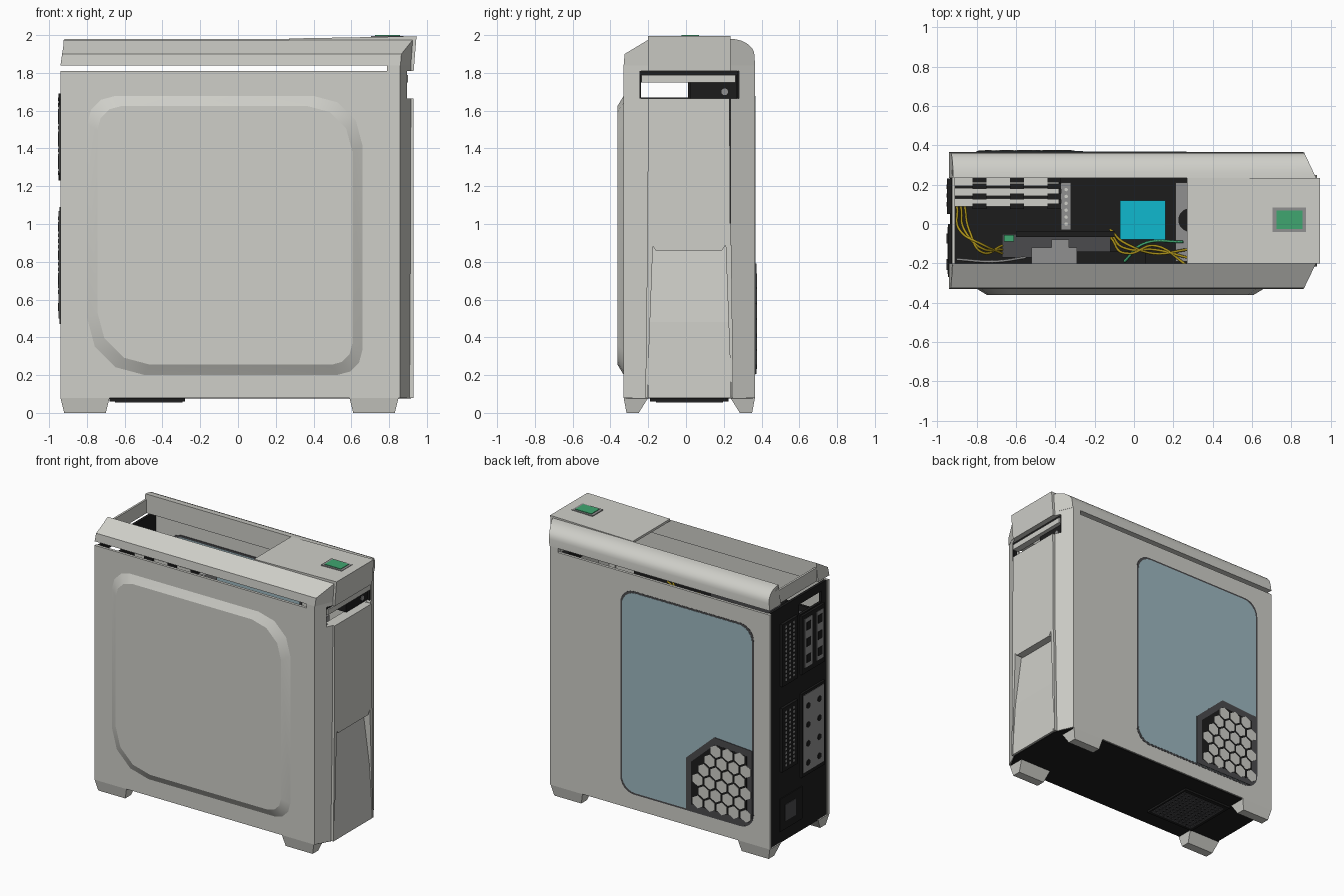
import bpy, bmesh, math
from mathutils import Vector

cube = bpy.data.objects.get("Cube")
if cube:
    bpy.data.objects.remove(cube, do_unlink=True)


def material(name, r, g, b):
    m = bpy.data.materials.new(name)
    m.use_nodes = True
    m.diffuse_color = (r, g, b, 1)
    m.node_tree.nodes["Principled BSDF"].inputs["Base Color"].default_value = (r, g, b, 1)
    return m


SHELL = material("light grey shell", .62, .62, .58)
BLACK = material("black metal", .012, .012, .012)
DARK = material("dark grey", .07, .07, .075)
MID = material("mid grey", .28, .28, .28)
GLASS = material("blue grey glass", .34, .48, .53)
GREEN = material("green", .05, .38, .16)
CYAN = material("cyan", .005, .48, .62)
YELLOW = material("yellow cable", .4, .28, .01)


def build(name, lofts, mat, smooth=None):
    """Each loft is a list of matching rings of points, capped at both ends."""
    bm = bmesh.new()
    for rings in lofts:
        rows = [[bm.verts.new(p) for p in ring] for ring in rings]
        n = len(rows[0])
        for a, b in zip(rows, rows[1:]):
            for i in range(n):
                j = (i + 1) % n
                bm.faces.new((a[i], a[j], b[j], b[i]))
        bm.faces.new(rows[0][::-1])
        bm.faces.new(rows[-1])
    bmesh.ops.recalc_face_normals(bm, faces=bm.faces)
    me = bpy.data.meshes.new(name)
    bm.to_mesh(me)
    bm.free()
    me.materials.append(mat)
    ob = bpy.data.objects.new(name, me)
    bpy.context.collection.objects.link(ob)
    if smooth:
        me.shade_smooth()
        me.set_sharp_from_angle(angle=math.radians(smooth))
    return ob


def prism(pts, axis, a, b):
    place = {"x": lambda p, t: (t, p[0], p[1]),
             "y": lambda p, t: (p[0], t, p[1]),
             "z": lambda p, t: (p[0], p[1], t)}[axis]
    return [[place(p, t) for p in pts] for t in (a, b)]


def block(x0, x1, y0, y1, z0, z1):
    return prism([(x0, y0), (x1, y0), (x1, y1), (x0, y1)], "z", z0, z1)


def rounded(x0, x1, z0, z1, radii, seg):
    """Outline with corner radii given as lower left, lower right, upper right, upper left."""
    out = []
    corners = [(x0, z0, 1, 1), (x1, z0, -1, 1), (x1, z1, -1, -1), (x0, z1, 1, -1)]
    for k, ((x, z, sx, sz), r) in enumerate(zip(corners, radii)):
        for i in range(seg + 1):
            a = math.pi + (k + i / seg) * math.pi / 2
            out.append((x + sx * r + r * math.cos(a), z + sz * r + r * math.sin(a)))
    return out


def ring(cx, cz, r, n, turn=0):
    return [(cx + r * math.cos(turn + i * math.tau / n), cz + r * math.sin(turn + i * math.tau / n))
            for i in range(n)]


def side(y, s):
    """Mirror y to the left side of the case."""
    return y if s < 0 else .035 - y


# Side panels, front corner posts, top rails and feet
for s, label in ((-1, "right"), (1, "left")):
    build(label + "_panel", [block(-.94, .79, side(-.33, s), side(-.31, s), .08, 1.81)], SHELL)

    outer = [(.79, -.33), (.857, -.33)]
    inner = [(.84, -.3), (.79, -.3)]
    full = outer + [(.915, -.2), (.88, -.2)] + inner
    cut = outer + [(.895, -.245), (.87, -.245)] + inner
    build(label + "_corner_post",
          [prism([(x, side(y, s)) for x, y in pts], "z", a, b)
           for pts, a, b in ((full, .08, 1.665), (cut, 1.665, 1.81), (full, 1.81, 1.84))], SHELL)

    if s < 0:
        profile = [(-.33, 1.84, .86), (-.325, 1.9, .865), (-.2, 1.975, .925)]
    else:
        profile = [(-.33, 1.84, .86)]
        for i in range(8):
            t = i / 7 * math.pi / 2
            profile.append((-.2 - .128 * math.cos(t), 1.89 + .09 * math.sin(t), .925 - .06 * math.cos(t)))
    profile += [(-.2, 1.84, .915)]
    back = [(-.94 + .02 * (z - 1.84) / .135, side(y, s), z) for y, z, x in profile]
    front = [(x, side(y, s), z) for y, z, x in profile]
    build(label + "_top_rail", [[back, front]], SHELL, 30 if s > 0 else None)

    feet = []
    for x in (-.81, .72):
        feet.append([[(x + sx * w, side(y, s), z) for sx, y in ((-1, a), (1, a), (1, b), (-1, b))]
                     for w, a, b, z in ((.13, -.33, -.2, .08), (.11, -.315, -.25, 0))])
    build(label + "_feet", feet, SHELL)

build("rear_top_bar", [prism([(-.33, 1.84), (-.32, 1.9), (-.2, 1.975), (-.2, 1.94), (.235, 1.94),
                              (.235, 1.975), (.355, 1.9), (.365, 1.84)], "x", -.925, -.91)], SHELL)

# Raised field on the right panel
wide = rounded(-.8, .66, .2, 1.68, (.3, .13, .26, .15), 3)
narrow = rounded(-.745, .605, .255, 1.625, (.28, .11, .24, .13), 3)
build("raised_field", [[[(x, -.329, z) for x, z in wide], [(x, -.362, z) for x, z in narrow]]], SHELL, 25)

# Window and honeycomb vent on the left panel
R = (.11,) * 4
build("window_rim", [prism(rounded(-.81, .28, .19, 1.69, R, 6), "y", .34, .3665)], DARK)
build("window_glass", [prism(rounded(-.797, .267, .203, 1.677, R, 6), "y", .338, .368)], GLASS)
vent = [(-.26, .205), (-.26, .58), (-.49, .79), (-.80, .77), (-.80, .27), (-.74, .205)]
center = Vector((-.53, .47))
build("vent_frame", [prism(vent, "y", .36, .372)], DARK)
build("vent_backing", [prism([center + (Vector(p) - center) * .84 for p in vent], "y", .36, .373)], BLACK)
cells = []
for row in range(6):
    for col in range(5):
        x, z = -.75 + col * .098 + (row % 2) * .049, .28 + row * .082
        if x < -.33 and z < .72 - max(0, x + .49) * .9:
            cells.append(prism(ring(x, z, .047, 6, math.pi / 6), "y", .37, .375))
build("vent_cells", cells, SHELL)

# Front column: flat upper part, sloping recessed insert and its cheeks
build("front_column", [prism([(-.205, .89), (-.18, .89), (-.16, .86), (.19, .86), (.21, .89),
                              (.235, .89), (.23, 1.665), (-.2, 1.665)], "x", .85, .93)], SHELL)
build("front_insert", [prism([(.85, .08), (.93, .08), (.915, .48), (.87, .9), (.85, .9)],
                             "y", -.2, .235)], SHELL)
build("front_cheeks", [prism([(side(y, s), z) for y, z in ((-.215, .08), (-.205, .08), (-.175, .89), (-.205, .89))],
                             "x", .85, .93) for s in (-1, 1)], SHELL)

# Top hood, power button and the opening below it
build("top_hood", [prism([(.27, 1.965), (.27, 1.982), (.945, 1.994), (.93, 1.81), (.86, 1.81), (.85, 1.96)],
                         "y", -.2, .235)], SHELL)
build("button_rim", [block(.705, .875, -.04, .083, 1.985, 1.996)], MID)
build("power_button", [block(.725, .857, -.025, .068, 1.985, 2.0)], GREEN)
build("opening_frame", [block(.86, .89, -.245, .275, 1.79, 1.812), block(.86, .89, -.245, -.237, 1.665, 1.81),
                        block(.86, .89, .265, .275, 1.665, 1.81), block(.8, .87, .02, .27, 1.665, 1.75)], BLACK)
build("opening_bar", [block(.85, .9, -.235, .262, 1.75, 1.79)], SHELL)
build("opening_socket", [prism(ring(.205, 1.7, .018, 12), "x", .86, .874)], MID)

# Bottom plate and intake filter
build("bottom_plate", [prism([(-.93, -.32), (.85, -.32), (.915, -.2), (.915, .235), (.85, .355), (-.93, .355)],
                             "z", .075, .1)], BLACK)
build("filter_frame", [block(-.68, -.28, -.19, .225, .06, .08)], BLACK)
build("filter_bars", [block(-.65 + i * .034, -.635 + i * .034, -.16, .195, .055, .07) for i in range(11)]
      + [block(-.65, -.295, -.16 + i * .034, -.145 + i * .034, .056, .07) for i in range(11)], DARK)

# Rear panel with its through slot, raised vents and connector plates
build("rear_panel", [block(-.93, -.91, -.31, .345, .08, 1.67), block(-.93, -.91, .01, .345, 1.67, 1.75),
                     block(-.93, -.91, -.31, -.25, 1.67, 1.75), block(-.93, -.91, -.31, .345, 1.75, 1.81)], BLACK)
build("rear_vents", [block(-.95, -.92, .05, .23, 1.23, 1.69), block(-.95, -.92, .05, .23, .6, 1.07),
                     block(-.946, -.92, -.27, 0, 1.23, 1.66), block(-.946, -.92, -.27, 0, .47, 1.09),
                     block(-.936, -.92, -.02, .24, .16, .4)], BLACK)
build("rear_vent_holes", [prism(ring(.1 + c * .045, z0 + r * .03, .011, 6), "x", -.952, -.945)
                          for z0 in (1.27, .64) for r in range(14) for c in range(3)], MID)
build("rear_plates", [block(-.949, -.94, -.12, -.03, 1.27, 1.63), block(-.949, -.94, -.25, -.17, 1.27, 1.63),
                      block(-.949, -.94, -.255, -.015, .5, 1.07)], MID)
build("rear_ports", [prism(ring(y, z, .022, 10), "x", -.953, -.945) for z in (.56, .7, .84, .98)
                     for y in (-.2, -.07)]
      + [block(-.952, -.945, y - .025, y + .025, z, z + .06) for y in (-.075, -.21) for z in (1.3, 1.42, 1.54)], BLACK)
build("rear_power_socket", [block(-.94, -.93, .06, .18, .22, .34)], DARK)

# Inside: board, cards, drives and cooling seen through the open top
build("board_tray", [block(-.9, .6, -.27, -.25, .1, 1.6)], BLACK)
build("circuit_board", [block(-.88, -.06, -.25, -.2, .5, 1.56)], DARK)
build("cooler_base", [block(-.67, -.12, -.17, -.05, 1.1, 1.4)], DARK)
build("cooler_blocks", [block(-.52, -.29, -.2, -.12, 1.1, 1.5), block(-.42, -.33, -.12, -.08, 1.2, 1.5)], MID)
build("cooler_top", [block(-.6, -.1, -.065, -.035, 1.3, 1.5), block(-.3, .06, -.2, -.14, 1.2, 1.44)], BLACK)
build("fan_frames", [block(-.91, -.38, y, y + .04, 1.3, 1.6) for y in (.09, .142, .194)], SHELL)
build("fan_gaps", [block(-.82 + i * .19, -.75 + i * .19, y, y + .03, 1.55, 1.604)
                   for i in range(3) for y in (.075, .125, .177, .212)], BLACK)
build("card_bracket", [block(-.37, -.32, -.03, .21, 1.2, 1.6)], MID)
build("bracket_holes", [prism(ring(-.345, y * .035, .009, 8), "z", 1.595, 1.603) for y in range(6)], SHELL)
build("drive_box", [block(-.07, .16, -.08, .12, .9, 1.3)], CYAN)
build("drive_cage", [block(.21, .6, -.19, .21, .1, 1.5)], MID)
build("cage_ring", [prism(ring(.285, .02, .06, 20), "z", 1.49, 1.505)], BLACK)
build("board_chip", [block(-.66, -.61, -.09, -.055, 1.4, 1.5)], GREEN)


def cable(name, pts, mat):
    cu = bpy.data.curves.new(name, "CURVE")
    cu.dimensions = "3D"
    cu.bevel_depth = .007
    cu.bevel_resolution = 1
    cu.materials.append(mat)
    sp = cu.splines.new("BEZIER")
    sp.bezier_points.add(len(pts) - 1)
    for bp, p in zip(sp.bezier_points, pts):
        bp.co = p
        bp.handle_left_type = bp.handle_right_type = "AUTO"
    bpy.context.collection.objects.link(bpy.data.objects.new(name, cu))


for i in range(3):
    d = i * .02
    cable("rear_cable", [(-.9 + d, .09, 1.3), (-.87 + d, -.05, 1.5), (-.78, -.1 - d, 1.52), (-.67, -.15 + d, 1.4)], YELLOW)
    cable("front_cable", [(-.12, -.03 - d, 1.3), (-.02, -.11 - d, 1.52), (.1, -.15 + d, 1.5), (.27, -.13 - d * 2, 1.53)], YELLOW)
cable("data_cable", [(-.05, -.19, 1.45), (.05, -.1, 1.5), (.25, -.09, 1.52)], GREEN)
cable("sleeved_cable", [(-.9, -.18, 1.4), (-.7, -.19, 1.5), (-.55, -.17, 1.45)], MID)
